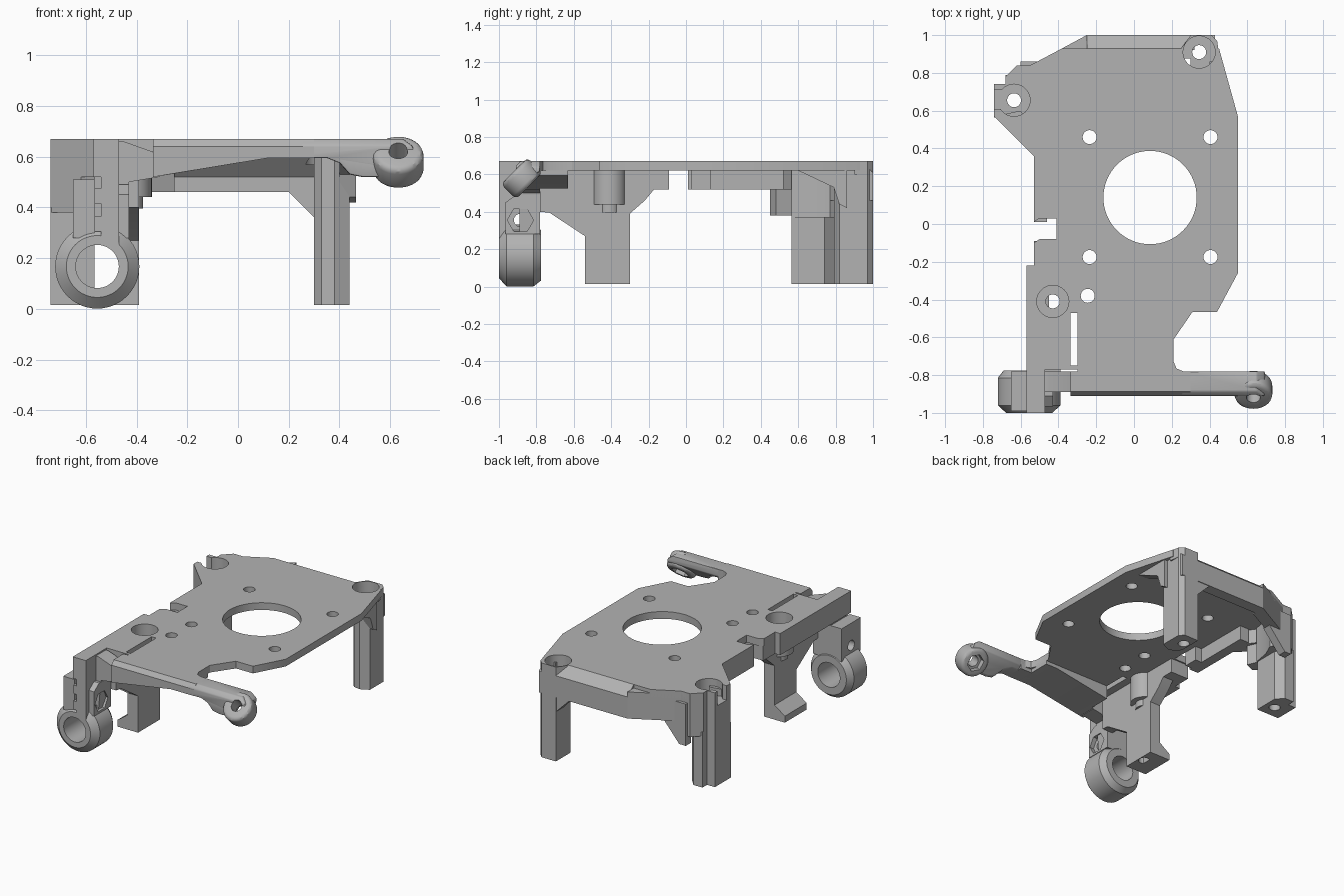
import bpy, bmesh, math
from mathutils import Matrix, Vector

if "Cube" in bpy.data.objects:
    bpy.data.objects.remove(bpy.data.objects["Cube"])

GREY = (0.45, 0.45, 0.45, 1)
mat = bpy.data.materials.new("grey plastic")
mat.use_nodes = True
mat.diffuse_color = GREY
mat.node_tree.nodes["Principled BSDF"].inputs["Base Color"].default_value = GREY
TOP, UNDER = 0.67, 0.62


def finish(name, bm):
    bmesh.ops.recalc_face_normals(bm, faces=bm.faces)
    mesh = bpy.data.meshes.new(name)
    bm.to_mesh(mesh)
    bm.free()
    ob = bpy.data.objects.new(name, mesh)
    bpy.context.collection.objects.link(ob)
    mesh.materials.append(mat)
    return ob


def prism(name, axis, lo, hi, pts):
    """Extrude a 2D outline along an axis; outline uses the other two axes in order."""
    def place(a, b, c):
        return {"x": (c, a, b), "y": (a, c, b), "z": (a, b, c)}[axis]
    bm = bmesh.new()
    face = bm.faces.new([bm.verts.new(place(a, b, lo)) for a, b in pts])
    ext = bmesh.ops.extrude_face_region(bm, geom=[face])
    moved = [v for v in ext["geom"] if isinstance(v, bmesh.types.BMVert)]
    bmesh.ops.translate(bm, verts=moved, vec=place(0, 0, hi - lo))
    return finish(name, bm)


def box(name, x0, x1, y0, y1, z0, z1):
    return prism(name, "z", z0, z1, [(x0, y0), (x1, y0), (x1, y1), (x0, y1)])


def rod(name, centre, direction, radius, length, sides=40):
    bm = bmesh.new()
    turn = Vector((0, 0, 1)).rotation_difference(Vector(direction)).to_matrix().to_4x4()
    bmesh.ops.create_cone(bm, cap_ends=True, segments=sides, radius1=radius, radius2=radius,
                          depth=length, matrix=Matrix.Translation(centre) @ turn)
    return finish(name, bm)


def bake(ob):
    deps = bpy.context.evaluated_depsgraph_get()
    mesh = bpy.data.meshes.new_from_object(ob.evaluated_get(deps))
    ob.modifiers.clear()
    ob.data = mesh


def cut(parts, cutter, mode="DIFFERENCE"):
    cutter.hide_render = True
    for ob in parts:
        mod = ob.modifiers.new("cut", "BOOLEAN")
        mod.operation, mod.solver, mod.object = mode, "EXACT", cutter
        bake(ob)
    bpy.data.objects.remove(cutter)


def bevel(ob, width, segments):
    mod = ob.modifiers.new("bevel", "BEVEL")
    mod.width, mod.segments, mod.limit_method = width, segments, "ANGLE"
    mod.angle_limit = math.radians(35)
    bake(ob)


# Main plate
plate = prism("plate", "z", UNDER, TOP, [
    (-.38, .93), (.45, .93), (.55, .57), (.55, -.26), (.44, -.465), (.31, -.465), (.21, -.61),
    (.21, -.73), (.225, -.765), (.26, -.78), (.26, -.88), (-.3, -.88), (-.3, -.77), (-.57, -.77),
    (-.57, -.22), (-.53, -.22), (-.53, -.1), (-.5, -.08), (-.41, -.08), (-.41, .1), (-.43, .13),
    (-.48, .13), (-.5, .1), (-.5, .03), (-.53, .01), (-.53, .36), (-.74, .57), (-.74, .74),
    (-.68, .74), (-.68, .78), (-.62, .84), (-.55, .84)])
cut([plate], rod("motor_hole", (.085, .14, .6), (0, 0, 1), .247, 1, 64))
for x, y in [(-.235, .46), (.405, .46), (-.235, -.175), (.405, -.175), (-.245, -.38)]:
    cut([plate], rod("plate_hole", (x, y, .6), (0, 0, 1), .037, 1, 24))
cut([plate], box("slot", -.335, -.3, -.75, -.47, .3, 1))

# Rear skirt with sloped top and its diagonal return
skirt = prism("rear_skirt", "x", -.25, .43, [
    (1, .46), (1, .61), (.93, TOP), (.83, TOP), (.83, UNDER), (.92, .52), (.92, .46)])
corner = prism("rear_corner_wall", "z", .46, .645, [
    (-.25, 1), (-.38, .93), (-.55, .84), (-.5, .77), (-.25, .9)])
prism("corner_flare", "y", .8, .86, [(-.6, .31), (-.55, .31), (-.42, .46), (-.42, .6), (-.6, .6)])

# Rear left leg with flares
left_leg = prism("rear_left_leg", "z", .015, UNDER, [
    (.3, .84), (.3, 1), (.41, 1), (.44, .97), (.44, .82), (.38, .79), (.33, .8)])
left_cap = prism("rear_left_cap", "z", .6, TOP, [
    (.25, .9), (.25, .93), (.3, 1), (.41, 1), (.44, .97), (.45, .9)])
prism("left_leg_flare", "y", .92, .995, [(.2, .46), (.3, .36), (.32, .36), (.32, .5), (.2, .5)])
flare = prism("left_side_flare", "x", .4, .465, [
    (.6, UNDER), (.86, UNDER), (.86, .42), (.82, .44), (.79, .53)])

# Rear right leg with walls
right_leg = prism("rear_right_leg", "z", .015, .4, [
    (-.74, .565), (-.74, .74), (-.68, .74), (-.68, .79), (-.61, .79), (-.565, .74), (-.565, .565)])
right_top = prism("rear_right_block", "z", .37, TOP, [
    (-.74, .57), (-.74, .74), (-.68, .74), (-.68, .78), (-.62, .84), (-.55, .84), (-.5, .77),
    (-.54, .68), (-.56, .565)])
prism("right_diagonal_wall", "z", .52, UNDER, [(-.74, .57), (-.53, .36), (-.46, .4), (-.6, .6)])
prism("right_diagonal_web", "z", .38, .55, [(-.74, .57), (-.62, .45), (-.55, .48), (-.6, .6)])

# Side rail and hook
box("side_rail", -.53, -.46, .01, .52, .52, UNDER)
hook = box("hook", -.5, -.41, -.08, .13, .52, TOP)
cut([hook], box("hook_notch", -.6, -.41, -.2, .03, .3, 1))
box("rail_stub", -.53, -.41, -.22, -.09, .52, UNDER)

# Middle leg with its foot, and the screw boss
mid_leg = prism("middle_leg", "x", -.47, -.39, [
    (-.3, .015), (-.3, .39), (-.22, .46), (-.17, .52), (-.09, .52), (-.09, UNDER), (-.78, UNDER),
    (-.78, .4), (-.73, .395), (-.54, .27), (-.54, .015)])
foot = prism("middle_foot", "y", -.54, -.3, [(-.55, .015), (-.45, .015), (-.45, .13), (-.55, .06)])
side = box("upper_side_wall", -.57, -.47, -1, -.22, .52, TOP)
boss = rod("screw_boss", (-.43, -.41, .53), (0, 0, 1), .09, .18)
tip = rod("screw_boss_tip", (-.43, -.41, .43), (0, 0, 1), .055, .07)

# Screw holes with wide seats
screws = [((-.43, -.41), [plate, mid_leg, side, boss, tip]),
          ((-.635, .655), [plate, right_leg, right_top]),
          ((.345, .91), [plate, skirt, left_leg, left_cap])]
for (x, y), parts in screws:
    cut(parts, rod("seat", (x, y, .8), (0, 0, 1), .085, .46))
    cut(parts, rod("screw_hole", (x, y, .4), (0, 0, 1), .037, 1, 24))
cut([plate, right_top], box("seat_opening", -.8, -.64, .61, .71, .57, .8))

# Clamp ring turned around the y axis
bm = bmesh.new()
loop = [bm.verts.new((r, y, 0)) for r, y in [
    (.085, -1), (.122, -1), (.166, -.96), (.166, -.815), (.135, -.775), (.085, -.775)]]
edges = [bm.edges.new((loop[i], loop[i - 1])) for i in range(len(loop))]
bmesh.ops.spin(bm, geom=loop + edges, cent=(0, 0, 0), axis=(0, 1, 0),
               angle=math.tau, steps=48, use_duplicate=False)
bmesh.ops.remove_doubles(bm, verts=bm.verts, dist=.0005)
bmesh.ops.translate(bm, verts=bm.verts, vec=(-.555, 0, .167))
ring = finish("clamp_ring", bm)

# Clamp ears, toothed column and nut seat
ear = box("clamp_ear", -.65, -.565, -.99, -.78, .28, .51)
column = box("clamp_column", -.565, -.47, -1, -.78, .25, TOP)
nut = prism("nut_seat", "x", -.48, -.43, [
    (-.965, .28), (-.965, .45), (-.91, .49), (-.78, .49), (-.78, .28)])
for z in (.28, .39, .5):
    cut([column], box("notch", -.57, -.54, -1.1, -.95, z - .025, z + .025))
cut([nut], rod("nut_pocket", (-.43, -.885, .355), (1, 0, 0), .07, .06, 6))
cut([ear, column, nut], rod("clamp_bolt_hole", (-.5, -.885, .355), (1, 0, 0), .035, 1, 24))
cut([ear, column], rod("bar_hole", (-.555, -.9, .167), (0, 1, 0), .12, 1))
prism("arm_gusset", "y", -.89, -.78, [
    (-.48, .66), (-.45, .66), (-.31, .61), (-.31, .52), (-.43, .5), (-.45, .28), (-.48, .28)])

# Front wedge under the arm root
prism("front_wedge", "y", -.88, -.63, [
    (-.3, .64), (-.3, .525), (.12, .595), (.21, .595), (.21, .64)])
root = prism("arm_root", "y", -.91, -.78, [
    (-.335, TOP), (-.335, .52), (.12, .595), (.3, .595), (.3, TOP)])
cut([root], prism("front_bevel", "x", -1, 1, [(-1, .64), (-.91, .64), (-.88, .68), (-1, .68)]))

# Arm with a tilted eyelet
arm = prism("arm", "y", -.91, -.78, [
    (.25, TOP), (.25, .595), (.35, .595), (.4, .575), (.44, .53), (.49, .52), (.64, .52),
    (.7, .58), (.69, .64), (.65, TOP)])
cut([arm], prism("arm_section", "x", 0, 1, [
    (-.91, .5), (-.78, .62), (-.78, TOP), (-.885, TOP), (-.91, .645)]), "INTERSECT")
bevel(arm, .015, 2)
axis = Vector((0, -1, 1)).normalized()
centre = Vector((.632, -.878, .578))
eyelet = rod("arm_eyelet", centre, axis, .1, .115, 48)
bevel(eyelet, .025, 3)
cut([eyelet, arm], rod("eyelet_hole", centre, axis, .037, .6, 24))
cut([eyelet, arm], rod("eyelet_hex", centre - axis * .1, axis, .06, .16, 6))

# Smooth round walls, keep hard edges
bpy.ops.object.select_all(action="DESELECT")
for ob in bpy.context.collection.objects:
    if ob.type == "MESH":
        ob.select_set(True)
        bpy.context.view_layer.objects.active = ob
bpy.ops.object.shade_smooth_by_angle(angle=math.radians(30))
